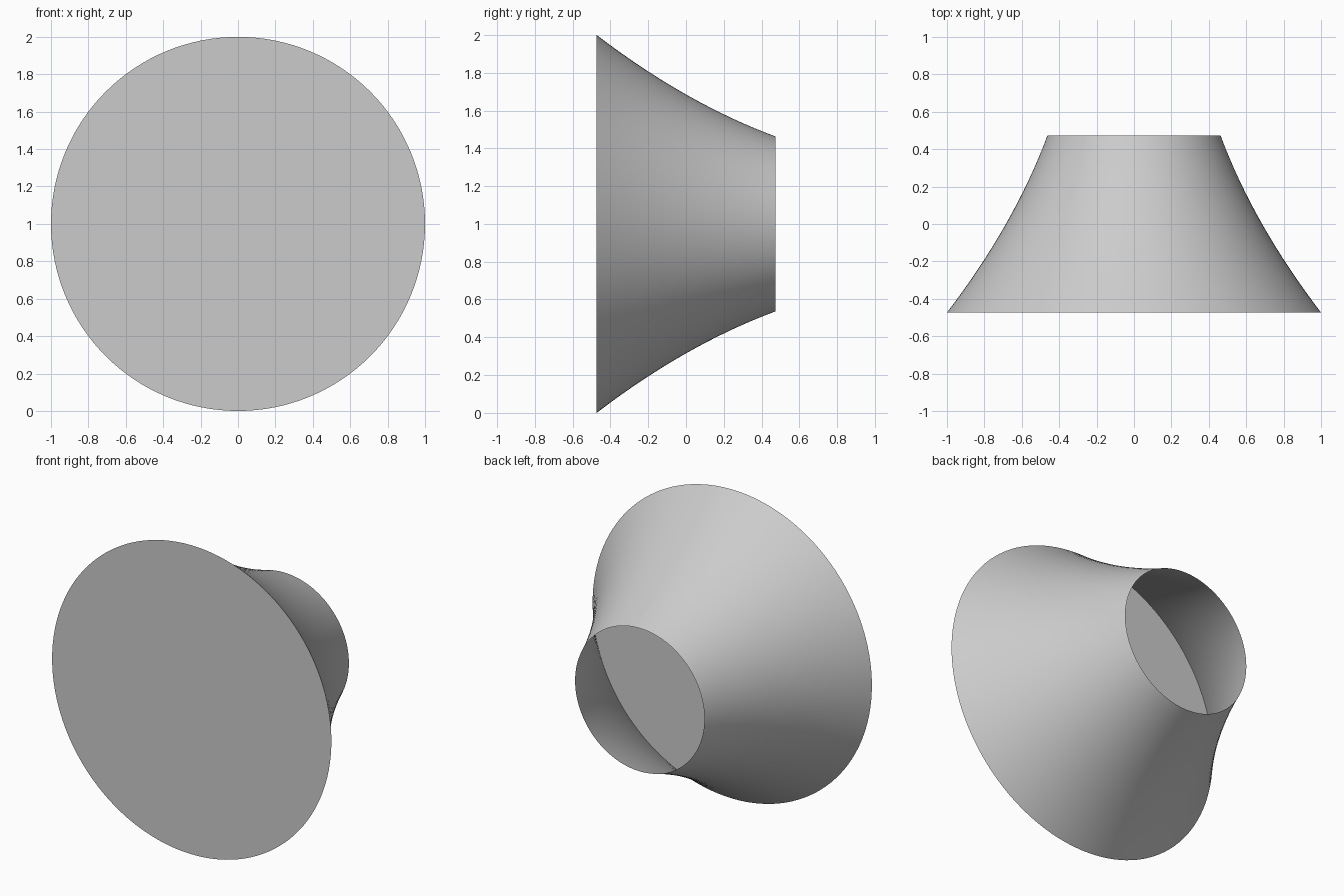
import bpy
import bmesh
import math

SEGMENTS = 128
RINGS = 16
HALF_DEPTH = 0.473

default = bpy.data.objects.get("Cube")
if default:
    bpy.data.objects.remove(default, do_unlink=True)

# Plain grey
grey = bpy.data.materials.new("light grey")
grey.use_nodes = True
colour = (0.6, 0.6, 0.6, 1)
grey.diffuse_color = colour
grey.node_tree.nodes["Principled BSDF"].inputs["Base Color"].default_value = colour


def radius(t):
    """Gently concave flare; t runs from -1 (front) to 1 (back)."""
    return 0.685 - 0.2685 * t + 0.0465 * t * t


def ring(bm, t):
    r = radius(t)
    verts = []
    for i in range(SEGMENTS):
        a = math.tau * i / SEGMENTS
        verts.append(bm.verts.new((r * math.cos(a), t * HALF_DEPTH, 1 + r * math.sin(a))))
    return verts


def add_object(name, bm):
    mesh = bpy.data.meshes.new(name)
    bm.to_mesh(mesh)
    bm.free()
    mesh.materials.append(grey)
    obj = bpy.data.objects.new(name, mesh)
    bpy.context.collection.objects.link(obj)
    return obj


# Flared shell, open at the back, closed by a flat disc at the front
bm = bmesh.new()
rings = [ring(bm, -1 + 2 * k / RINGS) for k in range(RINGS + 1)]
for lower, upper in zip(rings, rings[1:]):
    for i in range(SEGMENTS):
        j = (i + 1) % SEGMENTS
        face = bm.faces.new((lower[i], upper[i], upper[j], lower[j]))
        face.smooth = True
bm.faces.new(rings[0])
bm.normal_update()
shell = add_object("flared_shell", bm)

# Keep the front rim crisp
bpy.ops.object.select_all(action="DESELECT")
shell.select_set(True)
bpy.context.view_layer.objects.active = shell
bpy.ops.object.shade_smooth_by_angle(angle=math.radians(30))
